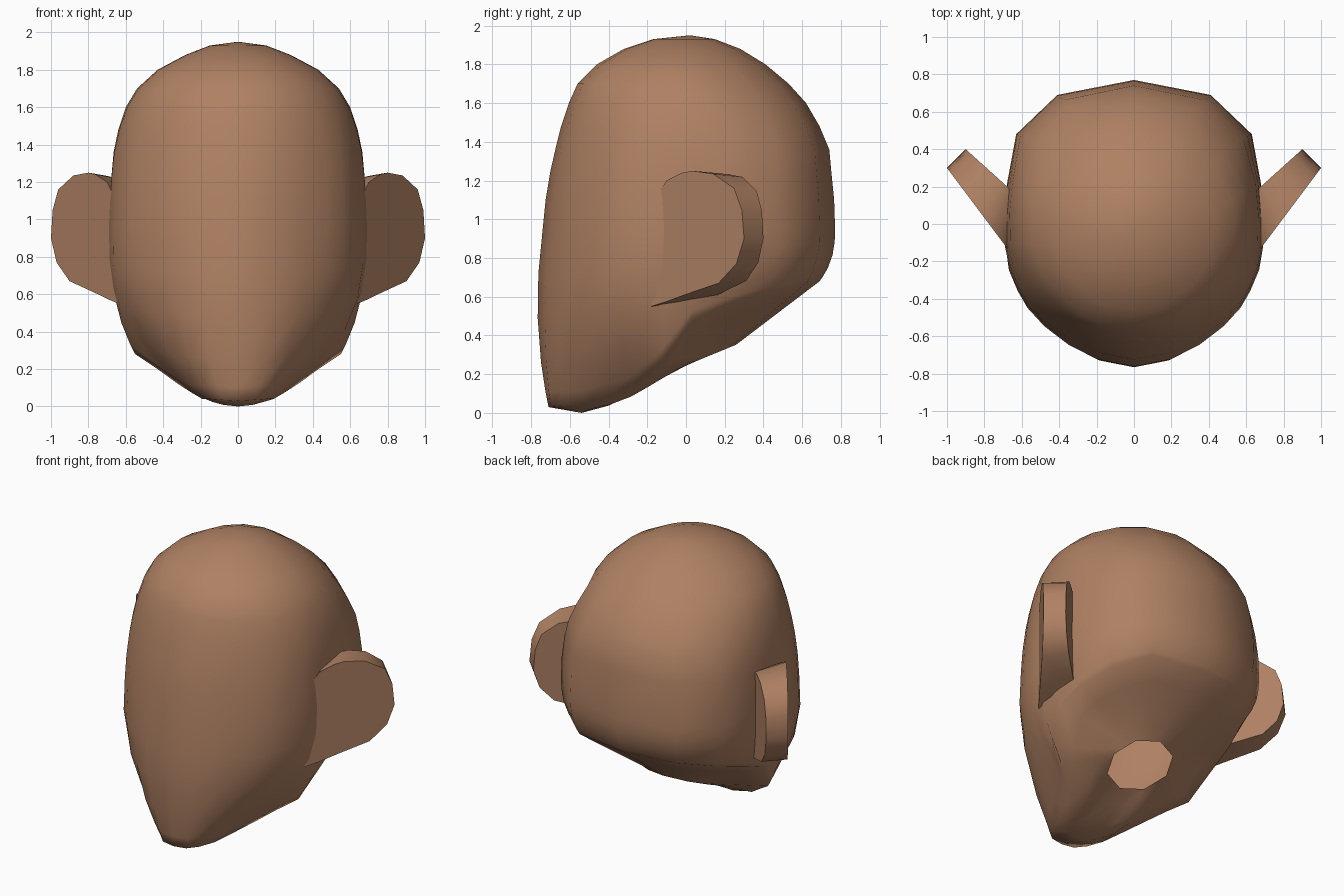
import bpy, bmesh, math
from mathutils import Vector

if "Cube" in bpy.data.objects:
    bpy.data.objects.remove(bpy.data.objects["Cube"])

skin = bpy.data.materials.new("brown_skin")
skin.diffuse_color = (0.43, 0.22, 0.125, 1)
skin.use_nodes = True
skin.node_tree.nodes["Principled BSDF"].inputs["Base Color"].default_value = skin.diffuse_color


def make(name, verts, faces, angle):
    """Mesh object with consistent normals and smooth shading."""
    bm = bmesh.new()
    vs = [bm.verts.new(v) for v in verts]
    for f in faces:
        bm.faces.new([vs[i] for i in f])
    bmesh.ops.recalc_face_normals(bm, faces=bm.faces)
    me = bpy.data.meshes.new(name)
    bm.to_mesh(me)
    bm.free()
    me.materials.append(skin)
    ob = bpy.data.objects.new(name, me)
    bpy.context.collection.objects.link(ob)
    bpy.ops.object.select_all(action='DESELECT')
    ob.select_set(True)
    bpy.context.view_layer.objects.active = ob
    bpy.ops.object.shade_smooth_by_angle(angle=math.radians(angle))
    return ob


def full(half):
    """Complete a half ring by mirroring it across x = 0."""
    return half + [(-x, y, z) for x, y, z in half[-2:0:-1]]


# Head: half of the jaw edge and half of the widest ring, front to back
jaw = [(0, -.71, .03), (.09, -.70, .035), (.15, -.64, .04), (.19, -.53, .04),
       (.25, -.40, .075), (.32, -.27, .12), (.43, -.19, .20), (.55, -.12, .28),
       (.63, .03, .49), (.61, .21, .56), (.54, .44, .63), (.38, .63, .68), (0, .69, .68)]
wide = [(0, -.74), (.20, -.70), (.35, -.625), (.48, -.53), (.57, -.435), (.62, -.35),
        (.665, -.24), (.69, -.12), (.69, .04), (.68, .21), (.63, .48), (.41, .69), (0, .77)]
# Skull levels above: z, front y, back y, half width
skull = [(1.10, -.725, .765, .685), (1.25, -.70, .75, .675), (1.36, -.675, .74, .665),
         (1.48, -.645, .69, .64), (1.60, -.605, .62, .60), (1.70, -.56, .53, .54),
         (1.80, -.46, .41, .43), (1.88, -.32, .28, .28), (1.93, -.17, .15, .15)]
rings = []

# Open neck ring, an octagon tilted with the underside, and the underside up to the jaw
along = Vector((0, .92, .38)).normalized()
neck = []
for i in range(13):
    a = math.tau * i / 24
    r = .215 / math.cos((a % (math.pi / 4)) - math.pi / 8) * math.cos(math.pi / 8)
    neck.append(Vector((r * math.sin(a), .06, .27)) - along * r * math.cos(a))
for u, sag in ((1, 0), (.8, .035), (.55, .078), (.3, .078)):
    half = []
    for i, (j, k) in enumerate(zip(jaw, neck)):
        p = Vector(j).lerp(k, u)
        p.z -= sag * max(0, 1 - (i / 5) ** 2)
        half.append((p.x, p.y, max(p.z, 0)))
    rings.append(full(half))

# Face and back of head, jaw to widest ring
for t in (0, .08, .25, .5, .75, 1):
    w = 1 - (1 - t) ** 2.6
    half = []
    for (bx, by, bz), (mx, my) in zip(jaw, wide):
        k = 1 + (.042 * 4 * t * (1 - t) if my < -.2 else 0)
        half.append(((bx + (mx - bx) * w) * (1 + (k - 1) * .5),
                     (by + (my - by) * w) * k, bz + (.95 - bz) * t))
    rings.append(full(half))

# Skull, rounder in plan towards the crown
for z, yf, yb, hw in skull:
    b = min(1, max(0, (z - 1.2) / .5))
    half = []
    for x, y in wide:
        ny = (y + .74) / 1.51
        circle = math.sqrt(max(0, 1 - (2 * ny - 1) ** 2))
        half.append((hw * (x / .69 * (1 - b) + circle * b), yf + ny * (yb - yf), z))
    rings.append(full(half))

n = 24
verts = [v for r in rings for v in r]
faces = [(r * n + i, r * n + (i + 1) % n, (r + 1) * n + (i + 1) % n, (r + 1) * n + i)
         for r in range(len(rings) - 1) for i in range(n)]
# Crown
top = len(verts)
verts.append((0, .02, 1.95))
last = (len(rings) - 1) * n
faces += [(last + i, last + (i + 1) % n, top) for i in range(n)]
make("head", verts, faces, 100)

# Ears: outline as distance out from the head and height
outline = [(-.2, 1.08), (0, 1.2), (.2, 1.24), (.33, 1.25), (.6, 1.235), (.87, 1.16),
           (.97, 1.05), (1, .90), (.90, .77), (.67, .67), (.2, .605), (0, .575), (-.2, .55)]
for name, sx in (("right_ear", 1), ("left_ear", -1)):
    m = len(outline)
    front = [(sx * (.70 + .30 * s), -.10 + .40 * s, z) for s, z in outline]
    back = [(sx * (.60 + .30 * s), .13 * (1 - s) + .40 * s, .9 + (z - .9) * .95)
            for s, z in outline]
    faces = [tuple(range(m)), tuple(range(m, 2 * m))]
    faces += [(i, (i + 1) % m, m + (i + 1) % m, m + i) for i in range(m)]
    make(name, front + back, faces, 60)
